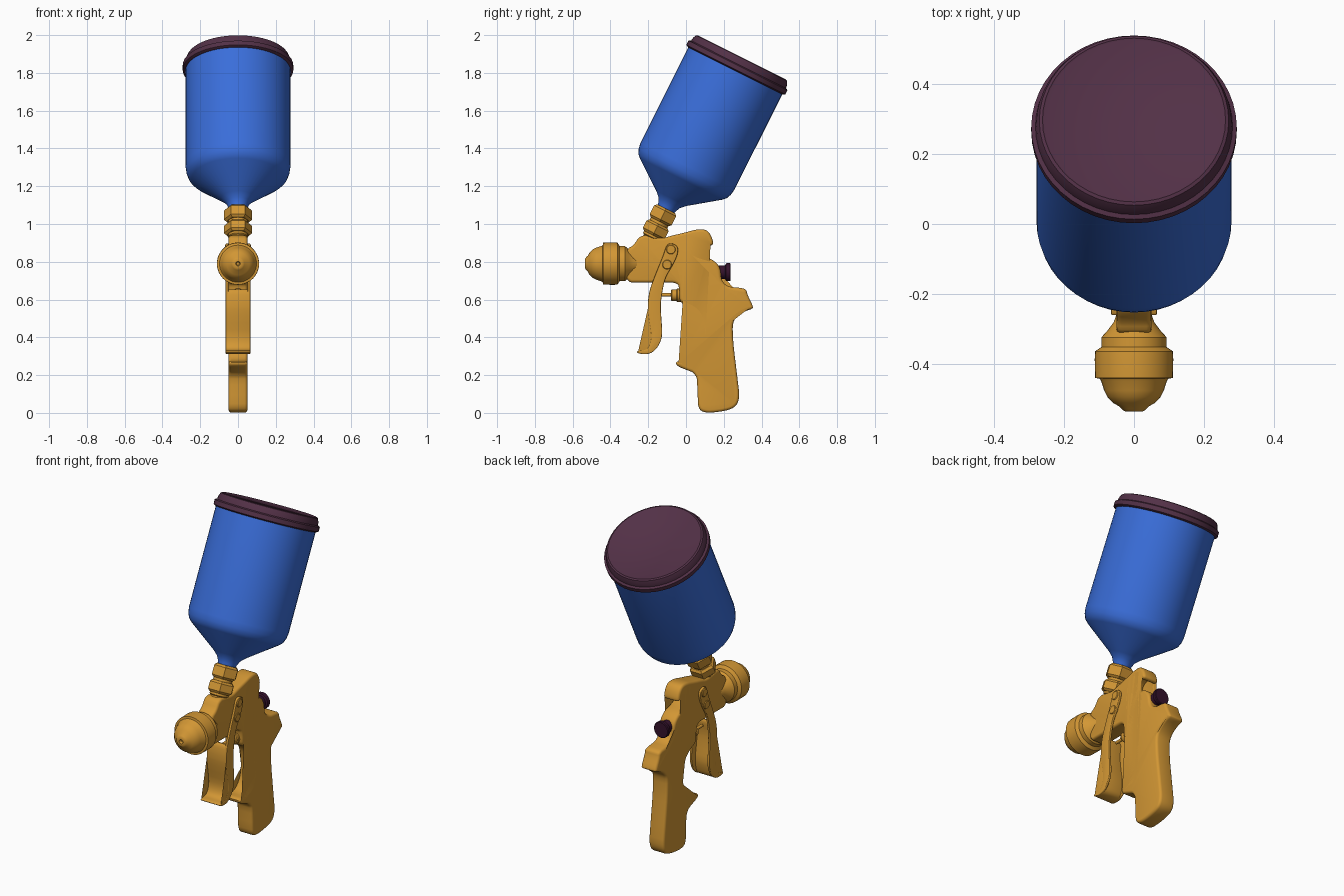
import bpy, bmesh, math
from mathutils import Vector, Matrix


def material(name, rgb):
    m = bpy.data.materials.new(name)
    m.diffuse_color = (*rgb, 1)
    return m


ORANGE = material("amber_metal", (0.65, 0.31, 0.035))
BLUE = material("blue_cup", (0.042, 0.155, 0.70))
PLUM = material("plum_lid", (0.085, 0.03, 0.062))
DARK = material("dark_plum_knob", (0.035, 0.006, 0.025))


def finish(name, bm, mat, angle=35):
    bmesh.ops.recalc_face_normals(bm, faces=bm.faces)
    mesh = bpy.data.meshes.new(name)
    bm.to_mesh(mesh)
    bm.free()
    mesh.materials.append(mat)
    ob = bpy.data.objects.new(name, mesh)
    bpy.context.collection.objects.link(ob)
    bpy.ops.object.select_all(action='DESELECT')
    ob.select_set(True)
    bpy.context.view_layer.objects.active = ob
    bpy.ops.object.shade_smooth_by_angle(angle=math.radians(angle))
    return ob


def skin(bm, rings):
    """Join equal rings of points into a closed tube with end caps."""
    loops = [[bm.verts.new(p) for p in ring] for ring in rings]
    n = len(loops[0])
    for a, b in zip(loops, loops[1:]):
        for i in range(n):
            j = (i + 1) % n
            bm.faces.new((a[i], a[j], b[j], b[i]))
    bm.faces.new(loops[0])
    bm.faces.new(loops[-1])


def lathe(name, profile, origin, axis, mat, sides=32, angle=35):
    """Spin (radius, distance along axis) points around an axis."""
    frame = Matrix.Translation(origin) @ Vector(axis).to_track_quat('Z', 'Y').to_matrix().to_4x4()
    bm = bmesh.new()
    skin(bm, [[frame @ Vector((r * math.cos(k * math.tau / sides),
                               r * math.sin(k * math.tau / sides), t))
               for k in range(sides)] for r, t in profile])
    return finish(name, bm, mat, angle)


def soften(pts, cut):
    """Cut the corners of a closed outline, by a limited distance."""
    out = []
    for i, p in enumerate(pts):
        for q in (pts[i - 1], pts[(i + 1) % len(pts)]):
            d = q - p
            out.append(p + d * min(0.25, cut / max(d.length, 1e-6)))
    return out


def slab(name, outline, x0, x1, bevel, mat, cut=0.02):
    """Side outline (y, z) extruded over x with rounded edges."""
    pts = [Vector(p) for p in outline]
    for c in (cut, cut / 3):
        pts = soften(pts, c)
    n = len(pts)
    area = sum(pts[i - 1].cross(pts[i]) for i in range(n))
    s = 1 if area > 0 else -1
    inward = []
    for i in range(n):
        d = (pts[(i + 1) % n] - pts[i - 1]).normalized()
        inward.append(Vector((-d.y, d.x)) * s)
    steps = [(0, 1), (0.13, 0.5), (0.5, 0.13), (1, 0)]
    layers = [(x0 + a * bevel, b * bevel) for a, b in steps]
    layers += [(x1 - a * bevel, b * bevel) for a, b in reversed(steps)]
    bm = bmesh.new()
    skin(bm, [[(x, p.x + v.x * d, p.y + v.y * d) for p, v in zip(pts, inward)]
              for x, d in layers])
    return finish(name, bm, mat, 40)


# Tilted paint cup, lid and hexagonal fittings share one axis
CUP = (0, -0.01, 1.27)
TILT = (0, 0.448, 0.894)
lathe("cup", [(0.045, -0.23), (0.052, -0.20), (0.064, -0.175), (0.09, -0.15),
              (0.245, -0.035), (0.262, -0.018), (0.273, 0.008), (0.278, 0.04),
              (0.278, 0.62)], CUP, TILT, BLUE, 48)
lathe("lid", [(0.282, 0.605), (0.293, 0.612), (0.293, 0.637), (0.281, 0.643),
              (0.278, 0.662), (0.270, 0.680), (0.261, 0.684), (0.256, 0.681)],
      CUP, TILT, PLUM, 48)
for name, t0, t1 in (("upper_nut", -0.288, -0.212), ("lower_nut", -0.368, -0.302)):
    lathe(name, [(0.062, t0), (0.075, t0 + 0.012), (0.075, t1 - 0.012), (0.062, t1)],
          CUP, TILT, ORANGE, 6, 10)
lathe("cup_stem", [(0.045, -0.43), (0.045, -0.385), (0.052, -0.38), (0.052, -0.22)],
      CUP, TILT, ORANGE, 24)

# Air cap and nozzle pointing forward
lathe("air_cap", [(0.008, 0.015), (0.012, 0.0), (0.024, 0.0), (0.034, 0.006),
                  (0.042, 0.015), (0.060, 0.025), (0.076, 0.042), (0.085, 0.06),
                  (0.094, 0.088), (0.098, 0.094), (0.111, 0.096), (0.112, 0.15),
                  (0.111, 0.172), (0.093, 0.184), (0.093, 0.212), (0.075, 0.232),
                  (0.058, 0.255), (0.045, 0.29)],
      (0, -0.535, 0.79), (0, 1, 0), ORANGE, 40)

# Body, hanging hook and grip in one side outline
body = [(-.315, .69), (-.315, .868), (-.278, .885), (-.241, .944), (-.124, .923),
        (-.077, .938), (-.008, .954), (.056, .972), (.103, .972), (.13, .947),
        (.146, .901), (.137, .885), (.114, .889), (.098, .923), (.071, .933),
        (.034, .923), (.013, .891), (.029, .854), (.071, .832), (.13, .817),
        (.167, .79), (.183, .758), (.188, .70), (.22, .668), (.318, .659),
        (.325, .626), (.354, .567), (.354, .551), (.304, .536), (.262, .504),
        (.246, .467), (.251, .361), (.267, .228), (.283, .095), (.274, .046),
        (.241, .019), (.167, .004), (.10, .0), (.064, .022), (.061, .122),
        (.056, .207), (-.052, .249), (-.052, .276), (.019, .274), (.066, .308),
        (.087, .361), (.087, .44), (.071, .52), (.029, .557), (-.034, .583),
        (-.034, .652), (-.045, .69)]
slab("body_and_grip", body, -0.05, 0.05, 0.015, ORANGE)

# Trigger: two side arms and a front finger plate
front = [(-.103, .89), (-.119, .838), (-.156, .748), (-.193, .652), (-.204, .573),
         (-.198, .504), (-.183, .414), (-.188, .366), (-.209, .334), (-.257, .329)]
back = [(-.077, .901), (-.04, .88), (-.045, .833), (-.077, .769), (-.108, .721),
        (-.124, .652), (-.135, .573), (-.13, .493), (-.124, .414), (-.14, .361),
        (-.177, .318), (-.22, .308), (-.262, .318)]
for side, x0 in (("left", -0.065), ("right", 0.051)):
    slab("trigger_arm_" + side, front + back[::-1], x0, x0 + 0.014, 0.004, ORANGE)
inner = [(y + 0.025, z) for y, z in front[3:8]]
slab("trigger_plate", front[3:] + back[:-4:-1] + inner[::-1], -0.064, 0.064, 0.008, ORANGE)

# Pivot screws through the trigger arms
for i, (y, z) in enumerate(((-0.08, 0.865), (-0.10, 0.785))):
    lathe("pivot_screw_%d" % (i + 1),
          [(0.012, -0.070), (0.022, -0.070), (0.025, -0.066), (0.025, 0.066),
           (0.022, 0.070), (0.012, 0.070)], (0, y, z), (1, 0, 0), ORANGE, 20)

# Air valve rod and its gland behind the trigger
lathe("valve_rod", [(0.009, 0), (0.009, 0.12)], (0, -0.15, 0.625), (0, 1, 0), ORANGE, 12)
lathe("valve_gland", [(0.026, 0), (0.031, 0.006), (0.031, 0.03), (0.036, 0.034), (0.036, 0.07)],
      (0, -0.08, 0.623), (0, 1, 0), ORANGE, 20)

# Dark fluid adjusting knob at the back
lathe("adjusting_knob", [(0.036, 0), (0.036, 0.045), (0.046, 0.05), (0.048, 0.054),
                         (0.048, 0.07), (0.044, 0.074)],
      (0, 0.162, 0.745), (0, 1, 0), DARK, 20)
